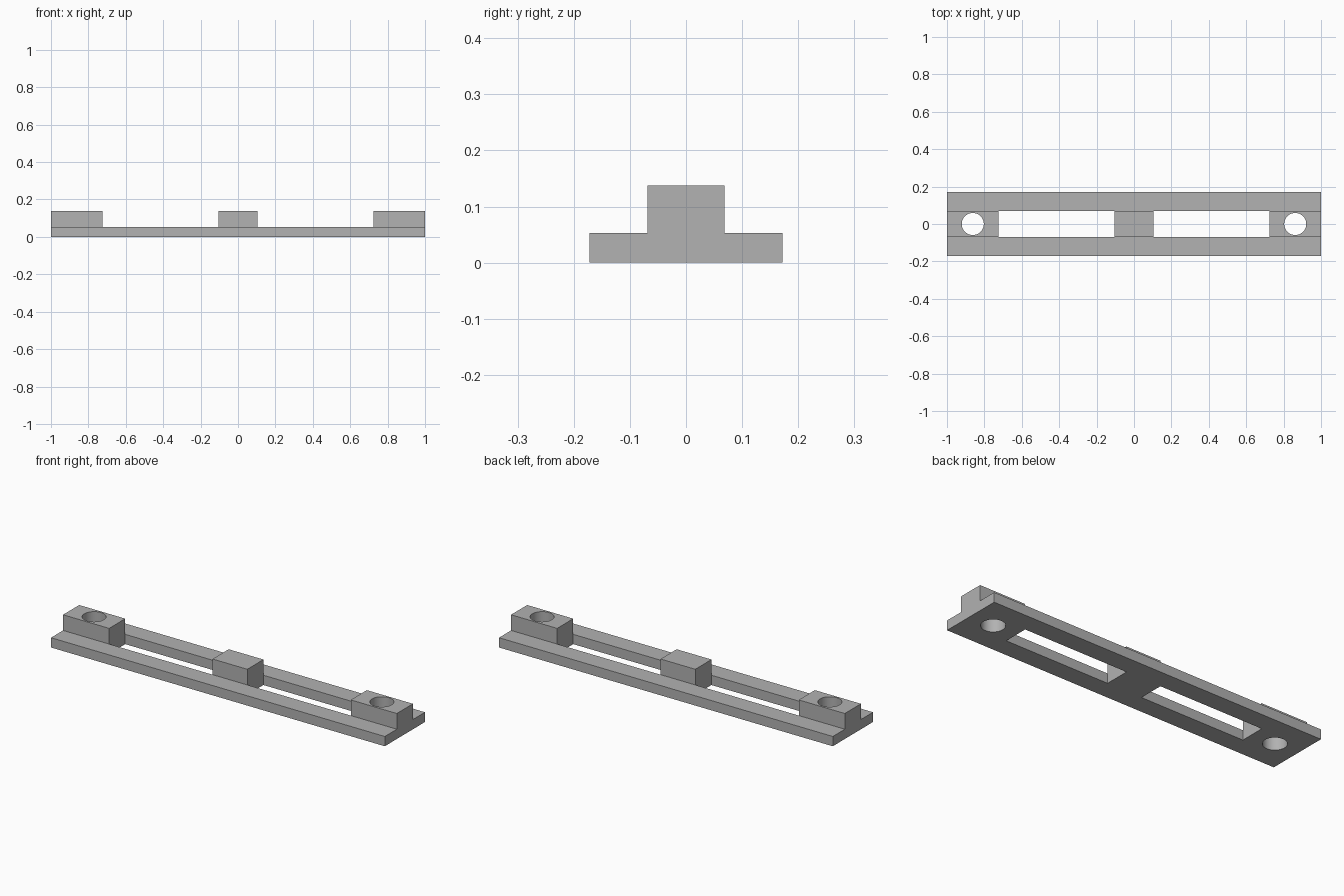
import bpy
import bmesh
import math
from mathutils import Matrix

default = bpy.data.objects.get("Cube")
if default:
    bpy.data.objects.remove(default, do_unlink=True)

PLATE_Y, PLATE_Z = 0.172, 0.053
RIDGE_Y, RIDGE_Z = 0.069, 0.138
CENTRE_X, END_X = 0.104, 0.724      # edges of the centre and end blocks
HOLE_X, HOLE_R = 0.862, 0.059

grey = bpy.data.materials.new("plain_grey")
grey.use_nodes = True
colour = (0.445, 0.445, 0.445, 1)
grey.diffuse_color = colour
grey.node_tree.nodes["Principled BSDF"].inputs["Base Color"].default_value = colour


def finish(name, bm):
    bmesh.ops.recalc_face_normals(bm, faces=bm.faces)
    mesh = bpy.data.meshes.new(name)
    bm.to_mesh(mesh)
    bm.free()
    mesh.materials.append(grey)
    obj = bpy.data.objects.new(name, mesh)
    bpy.context.collection.objects.link(obj)
    return obj


def window_cutter(name, x0, x1, y, z0, z1):
    bm = bmesh.new()
    place = Matrix.Translation(((x0 + x1) / 2, 0, (z0 + z1) / 2))
    bmesh.ops.create_cube(bm, size=1, matrix=place @ Matrix.Diagonal((x1 - x0, 2 * y, z1 - z0, 1)))
    return finish(name, bm)


def hole_cutter(name, x):
    bm = bmesh.new()
    bmesh.ops.create_cone(bm, cap_ends=True, segments=48, radius1=HOLE_R, radius2=HOLE_R,
                          depth=1, matrix=Matrix.Translation((x, 0, 0)))
    return finish(name, bm)


# Base rail with a raised centre ridge, extruded along x
half = [(PLATE_Y, 0), (PLATE_Y, PLATE_Z), (RIDGE_Y, PLATE_Z), (RIDGE_Y, RIDGE_Z)]
profile = half + [(-y, z) for y, z in reversed(half)]
bm = bmesh.new()
end = bm.faces.new([bm.verts.new((-1, y, z)) for y, z in profile])
extruded = bmesh.ops.extrude_face_region(bm, geom=[end], use_keep_orig=True)
bmesh.ops.translate(bm, vec=(2, 0, 0),
                    verts=[v for v in extruded["geom"] if isinstance(v, bmesh.types.BMVert)])
rail = finish("slotted_rail", bm)

# Long windows between the blocks, and a screw hole through each end block
cutters = []
for side, sign in (("left", 1), ("right", -1)):
    x0, x1 = sorted((sign * CENTRE_X, sign * END_X))
    cutters.append(window_cutter(side + "_window_cutter", x0, x1, RIDGE_Y, -1, 1))
    cutters.append(hole_cutter(side + "_hole_cutter", sign * HOLE_X))

bpy.context.view_layer.objects.active = rail
rail.select_set(True)
for cutter in cutters:
    cutter.hide_render = True
    cut = rail.modifiers.new(cutter.name, "BOOLEAN")
    cut.operation = "DIFFERENCE"
    cut.solver = "EXACT"
    cut.object = cutter
    bpy.ops.object.modifier_apply(modifier=cut.name)
    bpy.data.objects.remove(cutter, do_unlink=True)

# Smooth hole walls, sharp edges elsewhere
bpy.ops.object.shade_smooth_by_angle(angle=math.radians(30))
